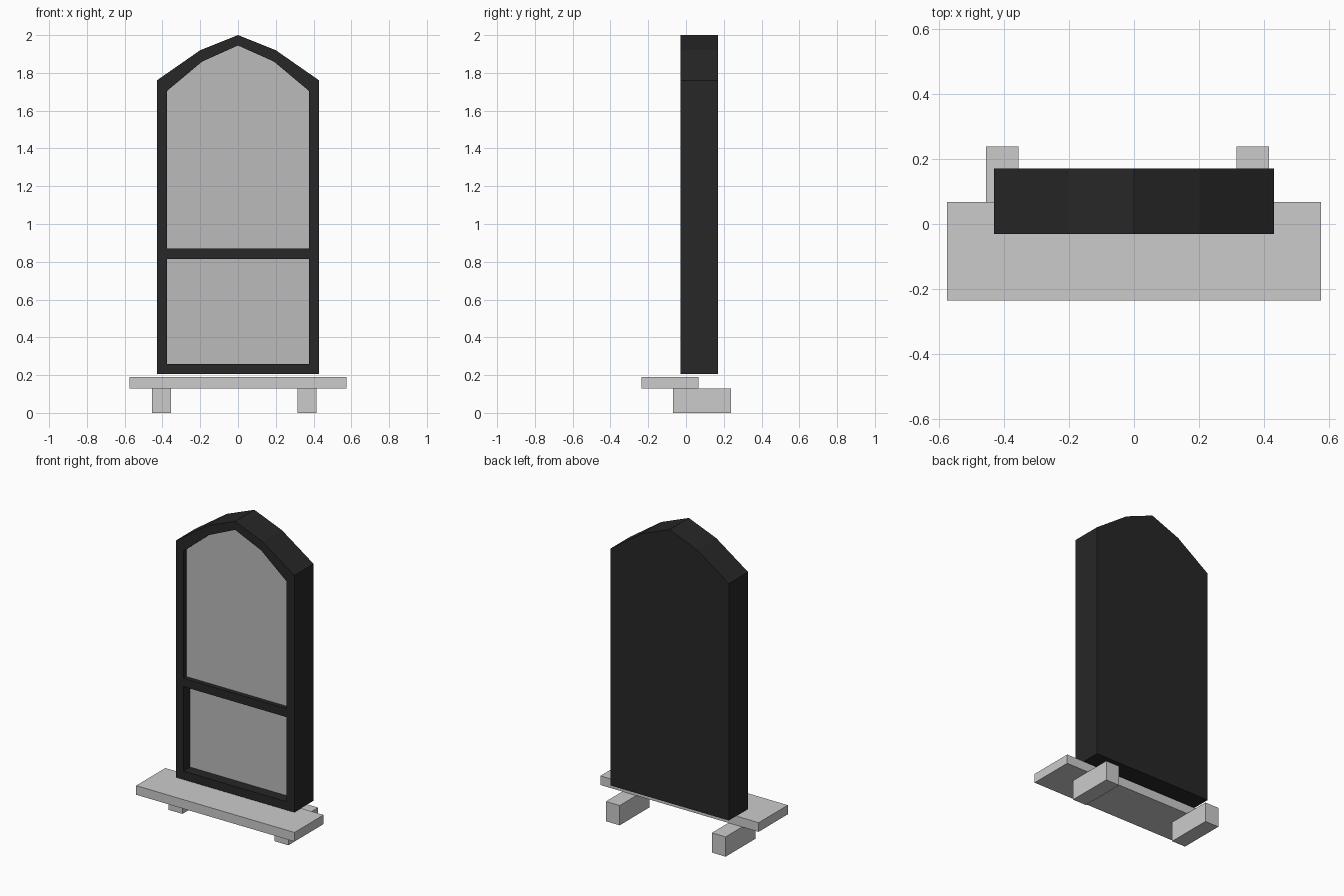
import bpy, bmesh

if "Cube" in bpy.data.objects:
    bpy.data.objects.remove(bpy.data.objects["Cube"])


def material(name, value):
    m = bpy.data.materials.new(name)
    m.diffuse_color = (value, value, value, 1)
    m.use_nodes = True
    m.node_tree.nodes["Principled BSDF"].inputs["Base Color"].default_value = m.diffuse_color
    return m


def prism(name, profile, y0, y1, mat=None):
    """Extrude an x-z outline from y0 to y1."""
    bm = bmesh.new()
    face = bm.faces.new([bm.verts.new((x, y0, z)) for x, z in profile])
    moved = bmesh.ops.extrude_face_region(bm, geom=[face], use_keep_orig=True)["geom"]
    bmesh.ops.translate(bm, vec=(0, y1 - y0, 0),
                        verts=[v for v in moved if isinstance(v, bmesh.types.BMVert)])
    bmesh.ops.recalc_face_normals(bm, faces=bm.faces)
    mesh = bpy.data.meshes.new(name)
    bm.to_mesh(mesh)
    bm.free()
    obj = bpy.data.objects.new(name, mesh)
    bpy.context.collection.objects.link(obj)
    if mat:
        mesh.materials.append(mat)
    return obj


def rect(x0, x1, z0, z1):
    return [(x0, z0), (x1, z0), (x1, z1), (x0, z1)]


def arch(half, z0, shoulder, knee, peak):
    """Outline with straight sides and a faceted arched top."""
    kx, kz = knee
    return [(-half, z0), (half, z0), (half, shoulder), (kx, kz),
            (0, peak), (-kx, kz), (-half, shoulder)]


dark = material("dark_frame", 0.02)
pane = material("pane_grey", 0.5)
FRONT, BACK = -0.03, 0.17

# Arched frame with a closed back
frame = prism("frame", arch(0.43, 0.205, 1.76, (0.2, 1.92), 2.0), FRONT, BACK, dark)

# Recessed panels: name, outline, recess depth
panels = [("upper_panel", arch(0.375, 0.87, 1.705, (0.19, 1.86), 1.945), 0.03),
          ("lower_panel", rect(-0.375, 0.375, 0.26, 0.815), 0.07)]
for name, outline, depth in panels:
    y = FRONT + depth
    cutter = prism(name + "_cutter", outline, FRONT - 0.05, y + 0.01, dark)
    cut = frame.modifiers.new(name, "BOOLEAN")
    cut.operation, cut.solver, cut.object = "DIFFERENCE", "EXACT", cutter
    bpy.context.view_layer.objects.active = frame
    bpy.ops.object.modifier_apply(modifier=name)
    bpy.data.objects.remove(cutter)
    prism(name, outline, y, y + 0.02, pane)

# Base plank and two feet
prism("base_plank", rect(-0.575, 0.575, 0.13, 0.19), -0.235, 0.067)
for name, x in (("left_foot", -0.405), ("right_foot", 0.365)):
    prism(name, rect(x - 0.05, x + 0.05, 0, 0.13), -0.07, 0.238)
